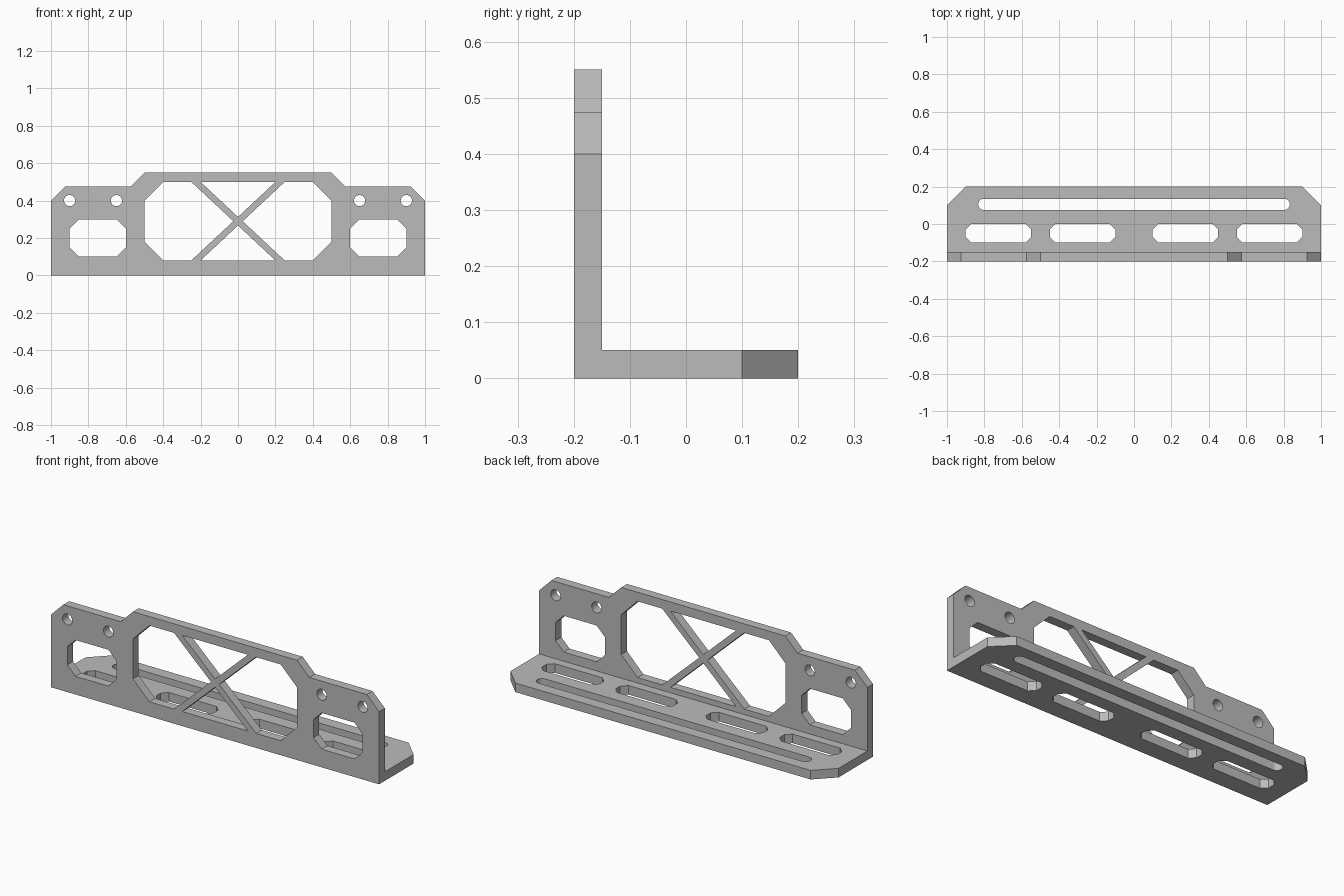
import bpy
import bmesh
from math import cos, sin, pi

if "Cube" in bpy.data.objects:
    bpy.data.objects.remove(bpy.data.objects["Cube"])

T = 0.05  # plate thickness

grey = bpy.data.materials.new("light grey")
grey.use_nodes = True
grey.diffuse_color = (0.5, 0.5, 0.5, 1)
grey.node_tree.nodes["Principled BSDF"].inputs["Base Color"].default_value = (0.5, 0.5, 0.5, 1)


def prism(name, outlines, place, lo, hi):
    """Extrude 2D outlines from depth lo to hi; place maps (u, v, depth) to xyz."""
    bm = bmesh.new()
    for pts in outlines:
        low = [bm.verts.new(place(u, v, lo)) for u, v in pts]
        high = [bm.verts.new(place(u, v, hi)) for u, v in pts]
        bm.faces.new(low)
        bm.faces.new(high)
        for i in range(len(pts)):
            j = (i + 1) % len(pts)
            bm.faces.new((low[i], low[j], high[j], high[i]))
    bmesh.ops.recalc_face_normals(bm, faces=bm.faces)
    mesh = bpy.data.meshes.new(name)
    bm.to_mesh(mesh)
    bm.free()
    mesh.materials.append(grey)
    obj = bpy.data.objects.new(name, mesh)
    bpy.context.collection.objects.link(obj)
    return obj


def upright(u, v, d):
    return (u, d, v)


def flat(u, v, d):
    return (u, v, d)


def mirror(pts):
    return [(-u, v) for u, v in pts]


def symmetric(half):
    return half + mirror(half)[::-1]


def octagon(x0, x1, y0, y1, c):
    return [(x0 + c, y0), (x1 - c, y0), (x1, y0 + c), (x1, y1 - c),
            (x1 - c, y1), (x0 + c, y1), (x0, y1 - c), (x0, y0 + c)]


def circle(x, y, r, n=24):
    return [(x + r * cos(2 * pi * i / n), y + r * sin(2 * pi * i / n)) for i in range(n)]


def combine(body, other, operation):
    mod = body.modifiers.new(operation.title(), 'BOOLEAN')
    mod.operation = operation
    mod.solver = 'EXACT'
    mod.object = other
    bpy.context.view_layer.objects.active = body
    bpy.ops.object.modifier_apply(modifier=mod.name)
    bpy.data.objects.remove(other)


# L-shaped body: stepped upright plate joined to the chamfered base plate
wall = symmetric([(1, 0), (1, 0.4), (0.925, 0.475), (0.575, 0.475), (0.5, 0.55)])
base = symmetric([(1, -0.2), (1, 0.1), (0.9, 0.2)])
bracket = prism("angle_bracket", [wall], upright, -0.2, -0.2 + T)
combine(bracket, prism("base_plate", [base], flat, 0, T), 'UNION')

# Upright openings: centre window split by a cross, side windows, bolt holes
top, bottom, mid = 0.5, 0.08, 0.29
side = [(0.25, top), (0.4, top), (0.5, 0.4), (0.5, 0.18), (0.4, bottom),
        (0.25, bottom), (0.025, mid)]
gap = 0.023
openings = [side, [(-0.2, top), (0.2, top), (0, mid + gap)],
            [(-0.2, bottom), (0.2, bottom), (0, mid - gap)], mirror(side)]
window = octagon(0.6, 0.9, 0.1, 0.3, 0.05)
for shape in (window, circle(0.65, 0.4, 0.03), circle(0.9, 0.4, 0.03)):
    openings += [shape, mirror(shape)]
combine(bracket, prism("upright_cutter", openings, upright, -0.3, -0.1), 'DIFFERENCE')

# Base openings: four short slots and one long round-ended slot
slots = []
for x in (0.1, 0.55):
    slot = octagon(x, x + 0.35, -0.1, 0, 0.03)
    slots += [slot, mirror(slot)]
arc = [(0.803 + 0.03 * sin(pi * i / 12), 0.105 - 0.03 * cos(pi * i / 12)) for i in range(13)]
slots.append(symmetric(arc))
combine(bracket, prism("base_cutter", slots, flat, -0.1, 0.1), 'DIFFERENCE')

# Smooth the round holes, keep the flat edges crisp
bpy.ops.object.select_all(action='DESELECT')
bracket.select_set(True)
bpy.context.view_layer.objects.active = bracket
bpy.ops.object.shade_smooth_by_angle(angle=pi / 9)
